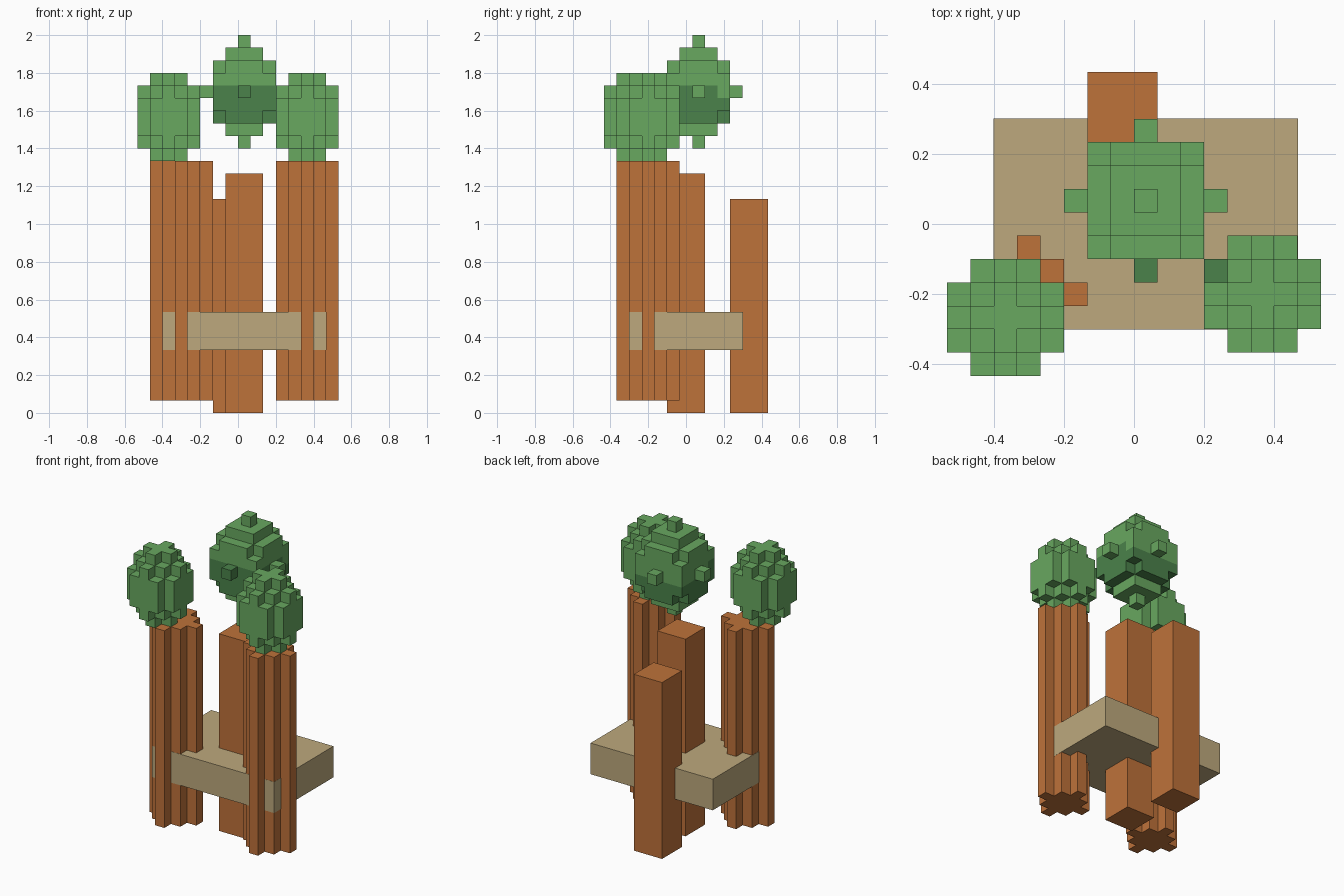
import bpy
import bmesh
from mathutils import Vector

U = 1 / 15  # edge length of one block

old = bpy.data.objects.get("Cube")
if old:
    bpy.data.objects.remove(old, do_unlink=True)


def make_material(name, rgb):
    mat = bpy.data.materials.new(name)
    mat.use_nodes = True
    mat.diffuse_color = (*rgb, 1)
    mat.node_tree.nodes["Principled BSDF"].inputs["Base Color"].default_value = (*rgb, 1)
    return mat


bark = make_material("bark_brown", (0.515, 0.168, 0.042))
sand = make_material("sand_tan", (0.509, 0.397, 0.205))
leaf = make_material("leaf_green", (0.138, 0.392, 0.117))
shade = make_material("deep_leaf_green", (0.069, 0.223, 0.069))


def blocks(name, cells, centre, size, mats, rule=lambda cell: 0):
    """Build the outer skin of a set of grid cells; rule picks each cell's material."""
    bm = bmesh.new()
    cells = set(cells)
    for cell in cells:
        for axis in range(3):
            for sign in (-1, 1):
                step = [0, 0, 0]
                step[axis] = sign
                if tuple(c + s for c, s in zip(cell, step)) in cells:
                    continue
                a, b = Vector((0, 0, 0)), Vector((0, 0, 0))
                a[(axis + 1) % 3] = 0.5
                b[(axis + 2) % 3] = 0.5 * sign
                mid = Vector(cell) + Vector(step) * 0.5
                corners = (mid - a - b, mid + a - b, mid + a + b, mid - a + b)
                face = bm.faces.new([
                    bm.verts.new([c + p * s for c, p, s in zip(centre, corner, size)])
                    for corner in corners])
                face.material_index = rule(cell)
    bmesh.ops.remove_doubles(bm, verts=bm.verts, dist=0.0001)
    mesh = bpy.data.meshes.new(name)
    bm.to_mesh(mesh)
    bm.free()
    for mat in mats:
        mesh.materials.append(mat)
    obj = bpy.data.objects.new(name, mesh)
    bpy.context.collection.objects.link(obj)
    return obj


def box(name, low, high, mat):
    centre = [(a + b) / 2 for a, b in zip(low, high)]
    size = [b - a for a, b in zip(low, high)]
    return blocks(name, [(0, 0, 0)], centre, size, [mat])


def ellipsoid(radius, height):
    """Grid cells whose centres lie inside an upright ellipsoid."""
    span = range(-4, 5)
    return [(i, j, k) for i in span for j in span for k in span
            if (i * i + j * j) / radius ** 2 + (k / height) ** 2 <= 1.0001]


# Platform, a hair oversized so it shows where it is flush with the trunks
E = 0.001
box("platform", (-6 * U - E, -0.3 - E, 5 * U), (7 * U + E, 0.3 + E, 8 * U), sand)

# Square trunks
box("middle_trunk", (-U, -0.1, 0), (2 * U, 0.1, 19 * U), bark)
box("back_trunk", (-2 * U, 3.5 * U, 0), (U, 6.5 * U, 17 * U), bark)

# Ribbed front trunks with a stepped diamond section
diamond = [(i, j, 0) for i in range(-2, 3) for j in range(-2, 3) if abs(i) + abs(j) <= 2]
for name, x in (("right_trunk", -4.5 * U), ("left_trunk", 5.5 * U)):
    blocks(name, diamond, (x, -3 * U, 10.5 * U), (U, U, 19 * U), [bark])

# Small crowns
cube = (U, U, U)
small = ellipsoid(2.5, 3.5)
blocks("right_crown", small, (-5.5 * U, -4 * U, 23.5 * U), cube, [leaf])
blocks("left_crown", small, (5.5 * U, -3 * U, 23.5 * U), cube, [leaf, shade],
       lambda cell: int(cell == (-2, 1, 1)))


# Large crown with a darker band around its lower half
def band(cell):
    i, j, k = cell
    if k == 0:
        return int(j <= -2 or (i == 2 and j <= 1))
    return int(k in (-1, -2))


blocks("middle_crown", ellipsoid(3, 4), (U / 2, U, 25.5 * U), cube, [leaf, shade], band)
